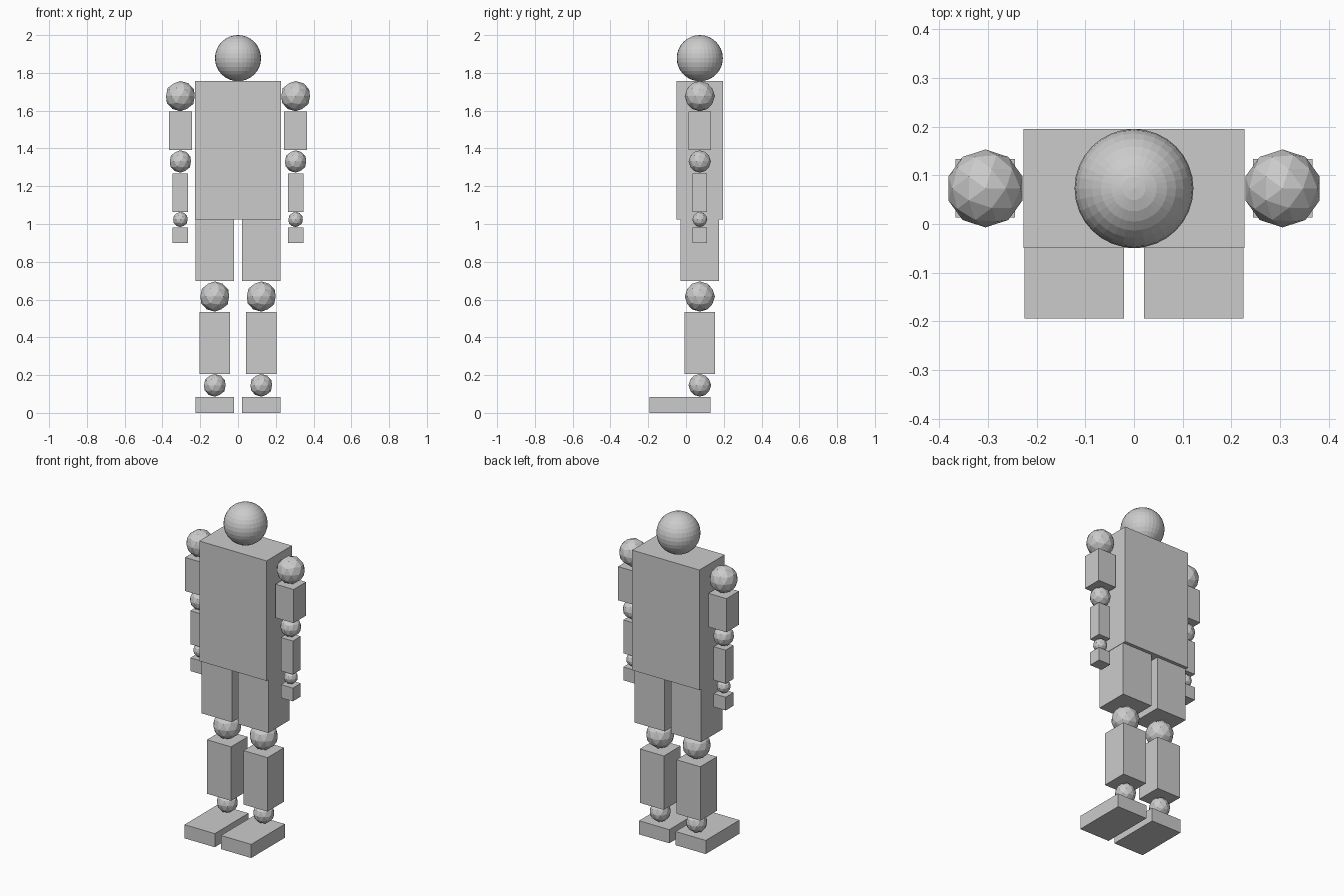
import bpy

if "Cube" in bpy.data.objects:
    bpy.data.objects.remove(bpy.data.objects["Cube"])

Y = 0.073  # depth of the body's centre line


def box(name, x, y, z):
    """Box from (min, max) ranges on each axis."""
    bpy.ops.mesh.primitive_cube_add(size=1, location=[(a + b) / 2 for a, b in (x, y, z)])
    ob = bpy.context.object
    ob.name = name
    ob.scale = [b - a for a, b in (x, y, z)]
    bpy.ops.object.transform_apply(location=False, rotation=False, scale=True)


def joint(name, x, z, r):
    """Faceted ball joint."""
    bpy.ops.mesh.primitive_ico_sphere_add(subdivisions=2, radius=r, location=(x, Y, z))
    bpy.context.object.name = name


def limb(name, x, w, d, z):
    """Box centred on x and the body's centre line."""
    box(name, (x - w / 2, x + w / 2), (Y - d / 2, Y + d / 2), z)


# Head and torso
bpy.ops.mesh.primitive_uv_sphere_add(segments=32, ring_count=16, radius=0.122, location=(0, Y, 1.878))
bpy.context.object.name = "head"
box("torso", (-0.227, 0.227), (-0.049, 0.195), (1.025, 1.757))

for side, s in (("left", 1), ("right", -1)):
    # Arm, from shoulder down to hand
    ax = s * 0.305
    joint(side + "_shoulder", ax, 1.677, 0.08)
    limb(side + "_upper_arm", ax, 0.122, 0.12, (1.391, 1.596))
    joint(side + "_elbow", ax, 1.331, 0.059)
    limb(side + "_forearm", ax, 0.081, 0.076, (1.064, 1.268))
    joint(side + "_wrist", ax, 1.024, 0.04)
    limb(side + "_hand", ax, 0.081, 0.076, (0.90, 0.981))

    # Leg, from thigh down to foot
    lx = s * 0.123
    limb(side + "_thigh", lx, 0.204, 0.204, (0.699, 1.025))
    joint(side + "_knee", lx, 0.616, 0.08)
    limb(side + "_shin", lx, 0.162, 0.16, (0.206, 0.535))
    joint(side + "_ankle", lx, 0.146, 0.06)
    box(side + "_foot", (lx - 0.102, lx + 0.102), (-0.194, 0.131), (0.0, 0.083))
